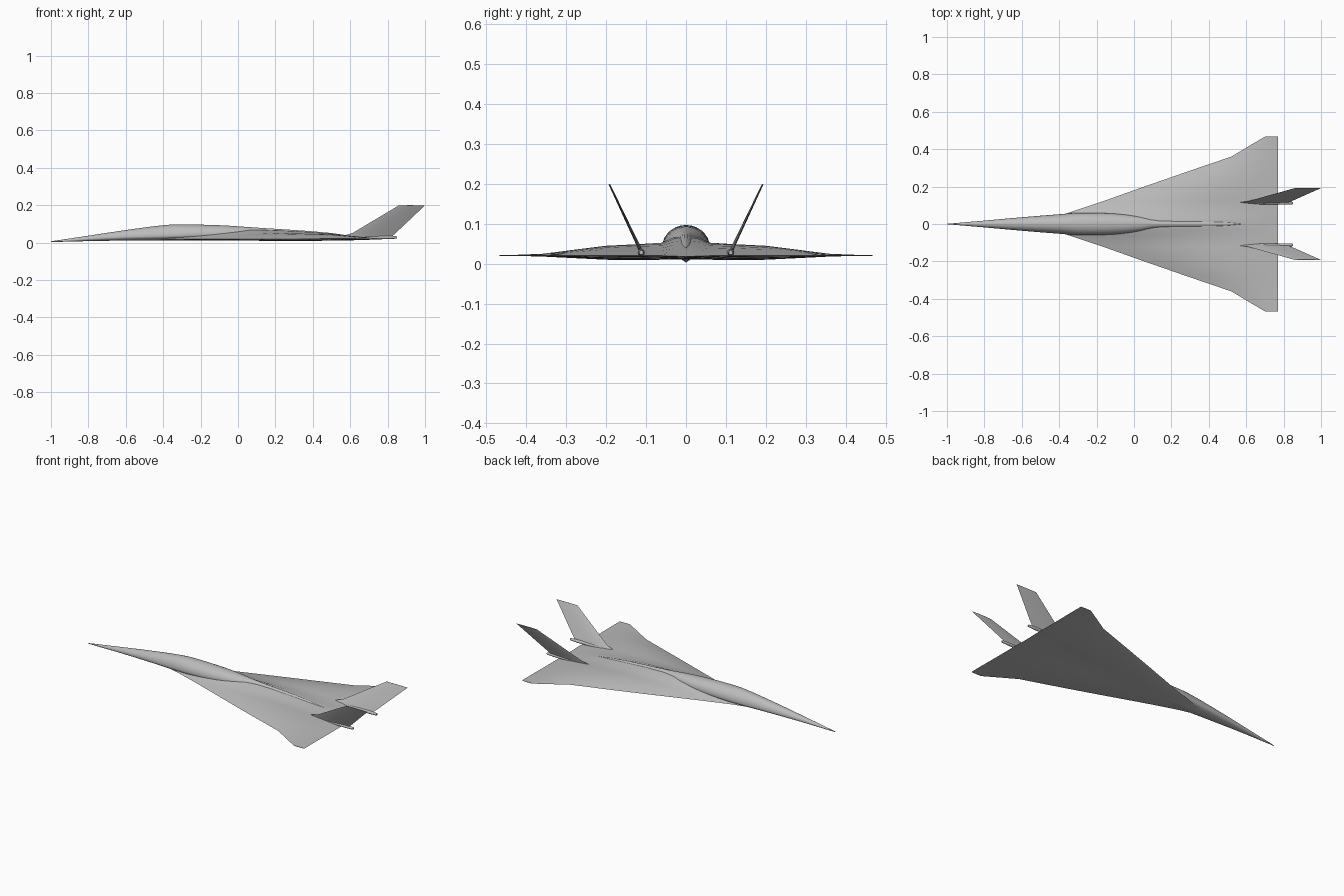
import bpy, bmesh, math
from mathutils import Vector

if "Cube" in bpy.data.objects:
    bpy.data.objects.remove(bpy.data.objects["Cube"])

grey = bpy.data.materials.new("airframe grey")
grey.use_nodes = True
COLOUR = (0.5, 0.5, 0.5, 1)
grey.diffuse_color = COLOUR
grey.node_tree.nodes["Principled BSDF"].inputs["Base Color"].default_value = COLOUR


def loft(name, rings, angle=40):
    """Skin a list of closed rings and cap both ends."""
    bm = bmesh.new()
    rows = [[bm.verts.new(p) for p in ring] for ring in rings]
    for a, b in zip(rows, rows[1:]):
        for i in range(len(a)):
            j = (i + 1) % len(a)
            bm.faces.new((a[i], a[j], b[j], b[i]))
    bm.faces.new(rows[0])
    bm.faces.new(rows[-1][::-1])
    bmesh.ops.remove_doubles(bm, verts=bm.verts, dist=1e-5)
    bmesh.ops.recalc_face_normals(bm, faces=bm.faces)
    mesh = bpy.data.meshes.new(name)
    bm.to_mesh(mesh)
    bm.free()
    mesh.materials.append(grey)
    obj = bpy.data.objects.new(name, mesh)
    bpy.context.collection.objects.link(obj)
    bpy.ops.object.select_all(action='DESELECT')
    obj.select_set(True)
    bpy.context.view_layer.objects.active = obj
    bpy.ops.object.shade_smooth_by_angle(angle=math.radians(angle))
    return obj


def smooth_rows(rows, steps=4):
    """Catmull-Rom interpolation through rows of numbers."""
    out = []
    for i in range(len(rows) - 1):
        p = [rows[max(0, min(len(rows) - 1, i + k))] for k in (-1, 0, 1, 2)]
        for s in range(steps):
            t = s / steps
            out.append([b + t * ((c - a) + t * ((2*a - 5*b + 4*c - d) + t * (3*b - a - 3*c + d))) / 2
                        if 0 < i < len(rows) - 2 else b + t * (c - b)
                        for a, b, c, d in zip(*p)])
    return out + [list(rows[-1])]


# Fuselage: x, half width, bottom, top, height of widest point
stations = [
    (-1.0, 0.001, 0.003, 0.007, 0.005), (-0.8, 0.018, 0.008, 0.037, 0.02),
    (-0.6, 0.036, 0.011, 0.067, 0.03), (-0.4, 0.052, 0.012, 0.093, 0.035),
    (-0.28, 0.06, 0.012, 0.097, 0.04), (-0.1, 0.055, 0.012, 0.093, 0.045),
    (0.03, 0.04, 0.014, 0.085, 0.05), (0.13, 0.024, 0.018, 0.078, 0.045),
    (0.35, 0.02, 0.02, 0.064, 0.04), (0.5, 0.013, 0.022, 0.051, 0.035),
    (0.58, 0.001, 0.03, 0.04, 0.035)]
SIDES = 28
rings = []
for x, w, lo, hi, mid in smooth_rows(stations):
    ring = []
    for i in range(SIDES):
        a = math.tau * i / SIDES
        s = math.sin(a)
        ring.append((x, w * math.cos(a), mid + s * ((hi - mid) if s > 0 else (mid - lo))))
    rings.append(ring)
loft("fuselage", rings, 60)

# Wing: span, leading edge, top, bottom, edge height, chord fraction of the crest
half = [
    (0.0, -0.55, 0.069, 0.011, 0.018, 0.48), (0.03, -0.46, 0.067, 0.011, 0.019, 0.45),
    (0.06, -0.35, 0.053, 0.010, 0.020, 0.45), (0.12, -0.17, 0.049, 0.009, 0.020, 0.5),
    (0.2, 0.055, 0.045, 0.010, 0.020, 0.5), (0.28, 0.285, 0.035, 0.014, 0.020, 0.5),
    (0.36, 0.52, 0.025, 0.018, 0.021, 0.45), (0.42, 0.62, 0.0225, 0.0195, 0.021, 0.4),
    (0.467, 0.70, 0.0215, 0.0195, 0.0205, 0.4)]
TRAIL = 0.77
N = 16


def wing_section(side, y, lead, top, low, edge, crest):
    def bump(u):
        if u < crest:
            return math.sin(math.pi / 2 * u / crest)
        v = (u - crest) / (1 - crest)
        return 1 - v * v * (1.4 - 0.4 * v)
    us = [(1 - math.cos(math.pi * i / N)) / 2 for i in range(N + 1)]
    upper = [(lead + u * (TRAIL - lead), side * y, edge + (top - edge) * bump(u)) for u in us]
    under = [(lead + u * (TRAIL - lead), side * y, edge - (edge - low) * bump(u) ** 0.6) for u in us[1:-1]]
    return upper + under[::-1]


spans = [wing_section(-1, *s) for s in half[:0:-1]] + [wing_section(1, *s) for s in half]
loft("delta_wing", spans, 30)


# Canted tail fins on slim pods
def fin_ring(lead, trail, y, z, thick, side):
    out = Vector((0, 0.9, -0.43))
    ring = []
    for u, t in ((0, 0), (0.12, 0.6), (0.4, 1), (0.7, 0.7), (1, 0.05),
                 (0.7, -0.7), (0.4, -1), (0.12, -0.6)):
        p = Vector((lead + u * (trail - lead), y, z)) + out * t * thick
        ring.append((p.x, side * p.y, p.z))
    return ring


for side, label in ((1, "left"), (-1, "right")):
    loft(label + "_tail_fin", [
        fin_ring(0.54, 0.825, 0.113, 0.03, 0.005, side),
        fin_ring(0.575, 0.83, 0.117, 0.04, 0.0045, side),
        fin_ring(0.615, 0.845, 0.123, 0.053, 0.004, side),
        fin_ring(0.86, 1.0, 0.192, 0.199, 0.002, side)], 40)
    pod = []
    for x, r in ((0.58, 0.001), (0.63, 0.005), (0.7, 0.008), (0.8, 0.009), (0.845, 0.007), (0.85, 0.005)):
        pod.append([(x, side * 0.112 + r * math.cos(math.tau * i / 16),
                     0.028 + r * math.sin(math.tau * i / 16)) for i in range(16)])
    loft(label + "_tail_pod", pod, 40)
